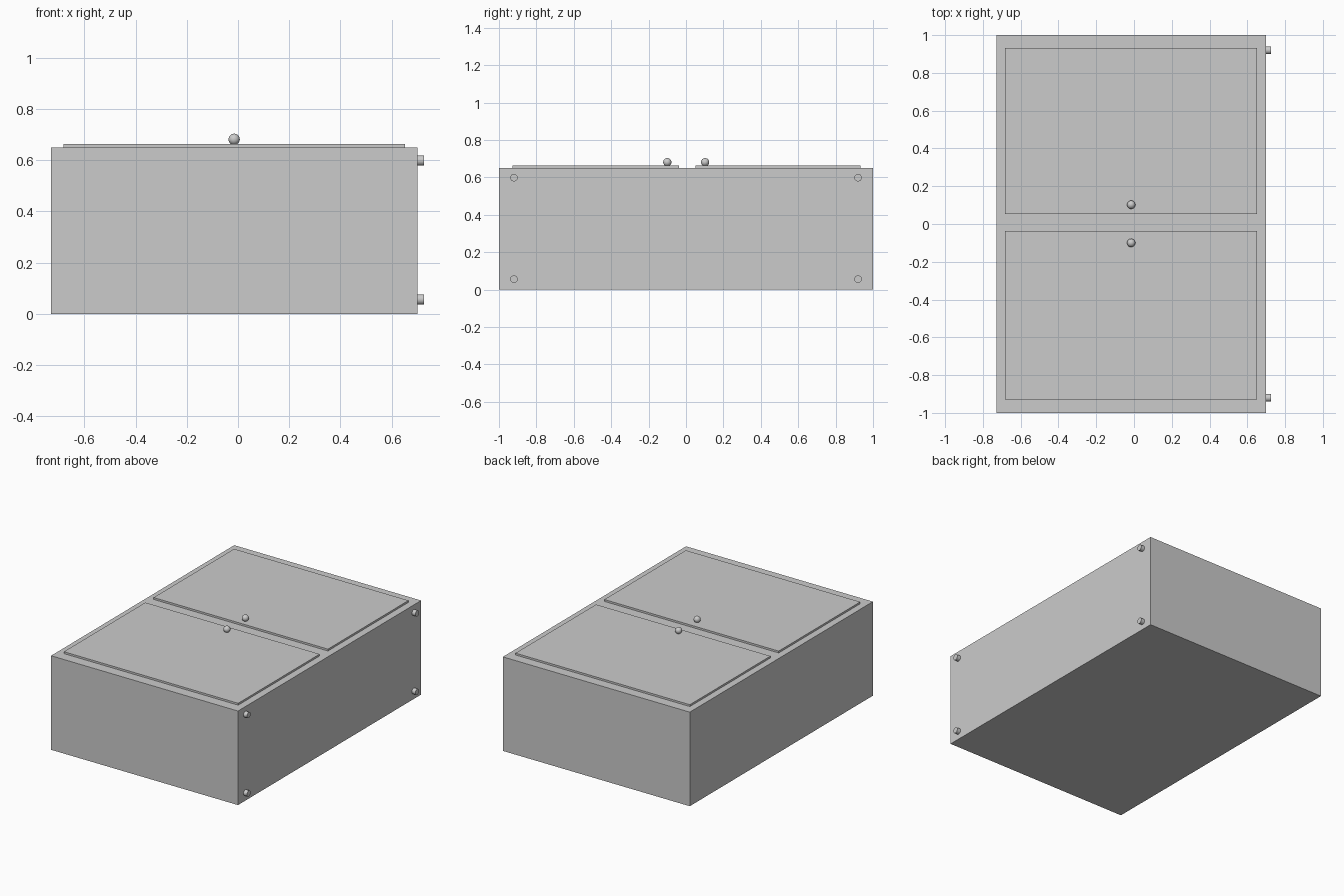
import bpy
import math

if "Cube" in bpy.data.objects:
    bpy.data.objects.remove(bpy.data.objects["Cube"])


def box(name, lo, hi):
    bpy.ops.mesh.primitive_cube_add(size=1, location=[(a + b) / 2 for a, b in zip(lo, hi)])
    ob = bpy.context.object
    ob.name = name
    ob.scale = [b - a for a, b in zip(lo, hi)]
    bpy.ops.object.transform_apply(location=False, rotation=False, scale=True)
    return ob


# Cabinet body lying on its back
TOP = 0.65
BACK = 0.70
box("cabinet_body", (-0.729, -1, 0), (BACK, 1, TOP))

# Two thin door panels, each with a round knob beside the centre gap
for side, y0, y1, ky in (("left", -0.928, -0.038, -0.10), ("right", 0.052, 0.932, 0.102)):
    box("door_" + side, (-0.682, y0, TOP - 0.005), (0.651, y1, 0.663))
    bpy.ops.mesh.primitive_uv_sphere_add(segments=32, ring_count=16, radius=0.022,
                                         location=(-0.015, ky, 0.681))
    bpy.context.object.name = "knob_" + side
    bpy.ops.object.shade_smooth()

# Four short round feet on the +x side
for y in (-0.92, 0.92):
    for z in (0.056, 0.598):
        bpy.ops.mesh.primitive_cylinder_add(vertices=32, radius=0.02, depth=0.034,
                                            location=(BACK + 0.0095, y, z),
                                            rotation=(0, math.pi / 2, 0))
        bpy.context.object.name = "foot"
        bpy.ops.object.shade_smooth_by_angle(angle=math.radians(40))
